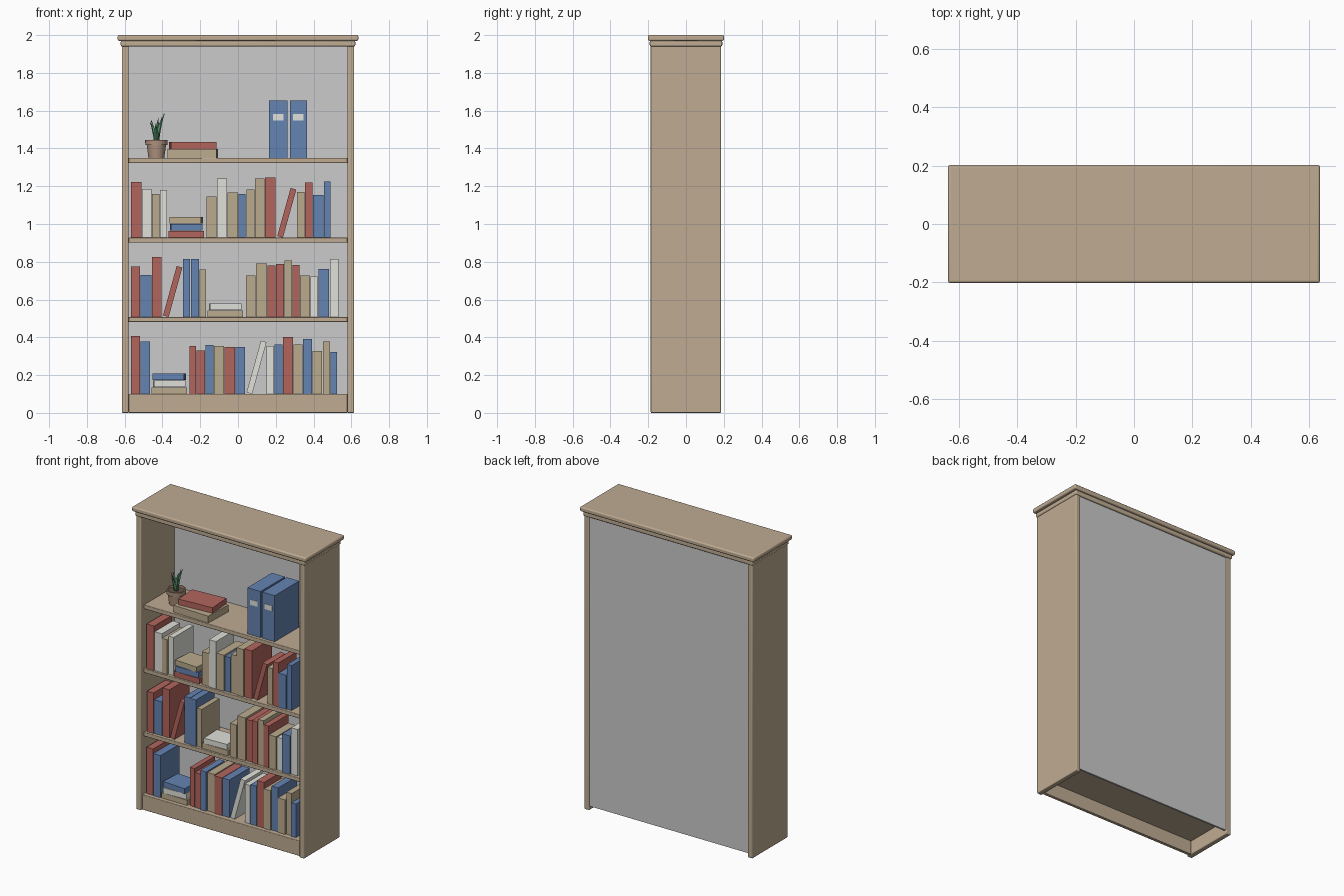
import bpy, bmesh, math, random
from mathutils import Matrix, Vector

if "Cube" in bpy.data.objects:
    bpy.data.objects.remove(bpy.data.objects["Cube"])

random.seed(4)


def mat(name, rgb):
    m = bpy.data.materials.new(name)
    m.diffuse_color = (*rgb, 1)
    m.use_nodes = True
    m.node_tree.nodes["Principled BSDF"].inputs["Base Color"].default_value = m.diffuse_color
    return m


WOOD = mat("wood", (0.52, 0.41, 0.29))
CLAY = mat("clay", (0.45, 0.30, 0.22))
SOIL = mat("soil", (0.12, 0.09, 0.06))
LEAF = mat("leaf", (0.10, 0.30, 0.16))
COL = {"r": mat("red_cover", (0.45, 0.13, 0.11)),
       "b": mat("blue_cover", (0.13, 0.23, 0.45)),
       "t": mat("tan_cover", (0.50, 0.41, 0.27)),
       "w": mat("white_cover", (0.75, 0.75, 0.70))}


def finish(name, bm, material=None, bevel=0, smooth=False):
    me = bpy.data.meshes.new(name)
    bm.to_mesh(me)
    bm.free()
    ob = bpy.data.objects.new(name, me)
    bpy.context.collection.objects.link(ob)
    if material:
        me.materials.append(material)
    if bevel:
        b = ob.modifiers.new("edge", "BEVEL")
        b.width, b.segments = bevel, 3
    if smooth or bevel:
        bpy.ops.object.select_all(action="DESELECT")
        ob.select_set(True)
        bpy.context.view_layer.objects.active = ob
        bpy.ops.object.shade_smooth_by_angle(angle=math.radians(40))
    return ob


def box(name, x, y, z, material=None, bevel=0, turn=None):
    """Box from (min, max) ranges, optionally transformed by a matrix."""
    bm = bmesh.new()
    bmesh.ops.create_cube(bm, size=1)
    for v in bm.verts:
        v.co = Vector([r[0] + (r[1] - r[0]) * (c + 0.5) for r, c in zip((x, y, z), v.co)])
    if turn:
        bm.transform(turn)
    return finish(name, bm, material, bevel)


# carcass
for s, n in ((-1, "left"), (1, "right")):
    box(n + "_side", sorted((s * 0.58, s * 0.615)), (-0.187, 0.185), (0, 1.945), WOOD, 0.005)
box("back_panel", (-0.58, 0.58), (0.166, 0.178), (0.025, 1.945))
box("plinth", (-0.58, 0.58), (-0.172, -0.15), (0, 0.1), WOOD, 0.004)
box("bottom_board", (-0.58, 0.58), (-0.155, 0.166), (0.092, 0.1), WOOD)
box("crown_lower", (-0.621, 0.621), (-0.192, 0.192), (1.94, 1.97), WOOD, 0.008)
box("crown_top", (-0.637, 0.637), (-0.202, 0.202), (1.97, 2.0), WOOD, 0.008)
SHELVES = (1.35, 0.928, 0.508)
for i, z in enumerate(SHELVES):
    box(f"shelf_{i + 1}", (-0.58, 0.58), (-0.158, 0.166), (z - 0.027, z), WOOD, 0.004)


# books: (colour, pitch, height); "L" prefix = leaning, "S" prefix = flat stack, bottom up
def fill_shelf(label, z, books):
    x = -0.567
    for i, (c, w, h) in enumerate(books):
        name = f"{label}_book_{i + 1}"
        front = -0.142 + random.uniform(-0.006, 0.006)
        back = front + random.uniform(0.185, 0.215)
        if c[0] == "S":
            for k, cc in enumerate(c[1:]):
                half = 0.094 if k == 0 else 0.083
                turn = (Matrix.Translation((x + w / 2 - 0.005, -0.07, z + k * 0.037))
                        @ Matrix.Rotation(math.radians((0, 2, -4)[k]), 4, "Z"))
                box(f"{name}_flat_{k + 1}", (-half, half), (-0.075, 0.07), (0, 0.035), COL[cc], turn=turn)
        elif c[0] == "L":
            turn = (Matrix.Translation((x + 0.036, 0, z))
                    @ Matrix.Rotation(math.radians(15.5), 4, "Y"))
            box(name, (-0.031, 0), (front, back), (0, h), COL[c[1]], turn=turn)
        else:
            box(name, (x, x + w - 0.003), (front, back), (z, z + h), COL[c])
        x += w


fill_shelf("upper", SHELVES[1], [
    ("r", .058, .294), ("w", .055, .257), ("t", .042, .23), ("w", .04, .252), ("Srbt", .206, 0),
    ("t", .055, .217), ("w", .055, .313), ("t", .058, .238), ("b", .042, .23), ("t", .047, .254),
    ("t", .053, .313), ("r", .058, .318), ("Lr", .111, .264), ("t", .042, .241), ("r", .042, .291),
    ("b", .058, .225), ("b", .037, .297)])
fill_shelf("middle", SHELVES[2], [
    ("r", .05, .268), ("b", .061, .223), ("r", .053, .318), ("Lr", .111, .271), ("b", .042, .307),
    ("b", .047, .307), ("t", .037, .252), ("Stw", .208, 0), ("t", .053, .22), ("t", .061, .283),
    ("r", .045, .273), ("r", .045, .281), ("t", .042, .299), ("r", .04, .275), ("t", .055, .22),
    ("w", .042, .215), ("b", .061, .254), ("w", .05, .307)])
fill_shelf("lower", 0.1, [
    ("r", .05, .307), ("b", .055, .278), ("Stwb", .206, 0), ("r", .037, .254), ("r", .047, .23),
    ("b", .045, .26), ("t", .055, .254), ("r", .058, .249), ("b", .053, .249), ("Lw", .111, .285),
    ("w", .042, .254), ("b", .047, .262), ("r", .055, .302), ("t", .05, .262), ("b", .05, .291),
    ("t", .055, .228), ("t", .042, .278), ("b", .037, .222)])

# top shelf: two flat books
T = SHELVES[0]
for name, c, hx, hy, z0, z1, y, deg in (("large_flat_book", "t", .13, .1, 0, .046, -.045, -2),
                                        ("small_flat_book", "r", .12, .08, .046, .083, -.03, 4)):
    turn = Matrix.Translation((-0.24, y, T)) @ Matrix.Rotation(math.radians(deg), 4, "Z")
    box(name, (-hx, hx), (-hy, hy), (z0, z1), COL[c], turn=turn)

# binders with blank labels
for i, (a, b) in enumerate(((0.165, 0.261), (0.274, 0.365))):
    box(f"binder_{i + 1}", (a, b), (-0.138, 0.118), (T, T + 0.305), COL["b"])
    m = (a + b) / 2
    box(f"binder_label_{i + 1}", (m - 0.028, m + 0.028), (-0.14, -0.137), (1.548, 1.583), COL["w"])

# plant pot: lathed profile
POT = Vector((-0.432, -0.03, T))
profile = [(0, 0), (.042, 0), (.051, .068), (.058, .068), (.06, .096), (.052, .096), (.049, .082), (0, .082)]
bm = bmesh.new()
vs = [bm.verts.new((r, 0, z)) for r, z in profile]
es = [bm.edges.new(p) for p in zip(vs, vs[1:])]
bmesh.ops.spin(bm, geom=vs + es, cent=(0, 0, 0), axis=(0, 0, 1), angle=2 * math.pi, steps=24)
bmesh.ops.remove_doubles(bm, verts=bm.verts, dist=1e-5)
bmesh.ops.recalc_face_normals(bm, faces=bm.faces)
bm.transform(Matrix.Translation(POT))
finish("plant_pot", bm, CLAY, smooth=True)
bm = bmesh.new()
bmesh.ops.create_circle(bm, cap_ends=True, segments=24, radius=0.05)
bm.transform(Matrix.Translation(POT + Vector((0, 0, 0.086))))
finish("soil", bm, SOIL)

# leaves: folded tapering blades that bend outward (angle, height, reach)
for i, (deg, h, reach) in enumerate(((10, .155, .034), (75, .13, .03), (150, .11, .03),
                                     (205, .12, .022), (265, .10, .032), (325, .135, .028))):
    bm = bmesh.new()
    rows = []
    for k in range(7):
        t = k / 6
        w = 0.013 * (1 - t ** 2.2) * (0.7 + 0.9 * t * (1 - t) * 2) + 0.0005
        r = 0.01 + reach * t ** 1.7
        rows.append([bm.verts.new((r - d * 0.4 * w, s * w, 0.08 + h * t))
                     for s, d in ((-1, 1), (0, -1), (1, 1))])
    for a, b in zip(rows, rows[1:]):
        for j in range(2):
            bm.faces.new((a[j], a[j + 1], b[j + 1], b[j]))
    bm.transform(Matrix.Translation(POT) @ Matrix.Rotation(math.radians(deg), 4, "Z"))
    ob = finish(f"leaf_{i + 1}", bm, LEAF, smooth=True)
    ob.modifiers.new("thickness", "SOLIDIFY").thickness = 0.003
